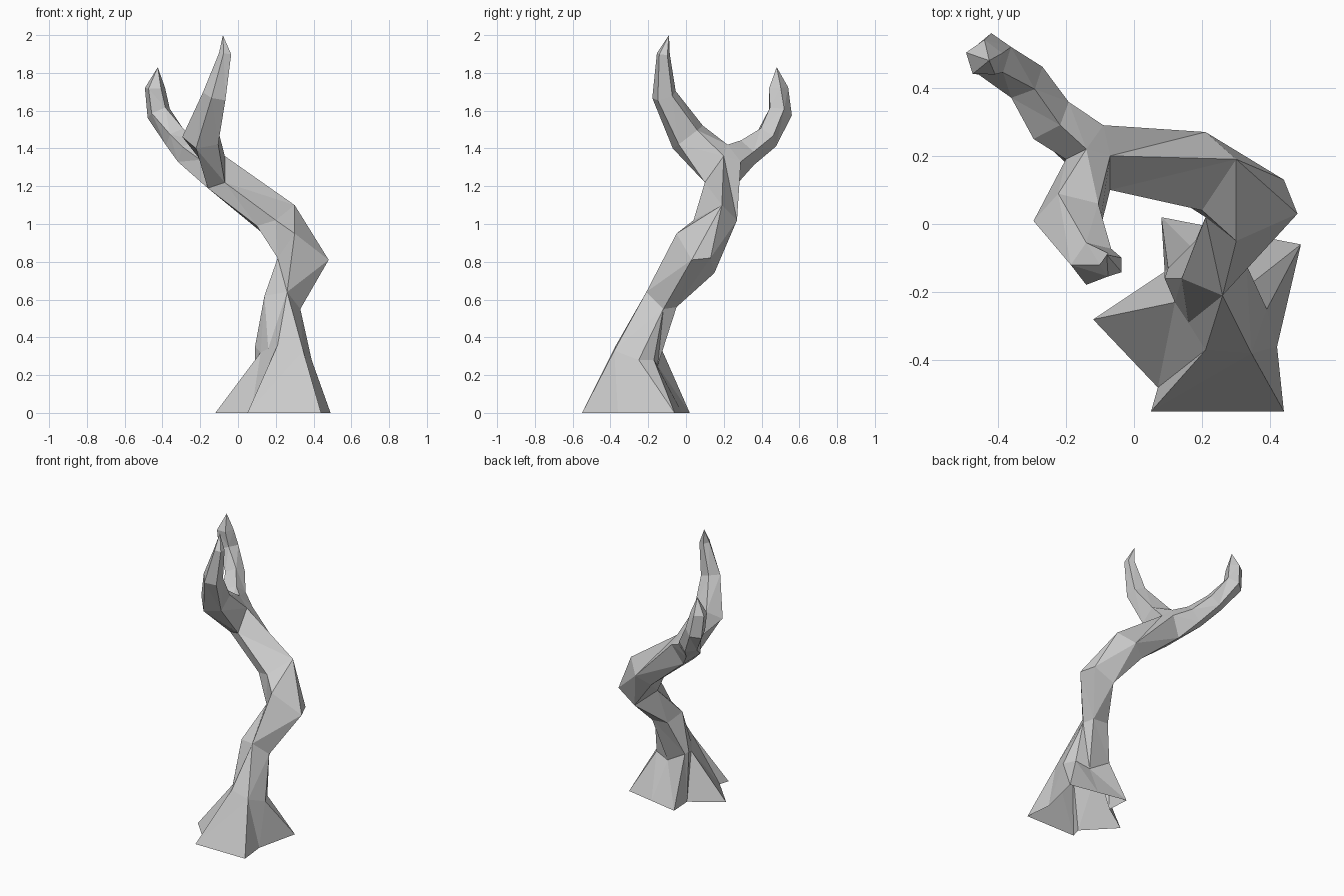
import bpy, bmesh, math
from mathutils import Vector

if "Cube" in bpy.data.objects:
    bpy.data.objects.remove(bpy.data.objects["Cube"])


def loft(name, rings, tip=None):
    """Skin between rings of equal point count, optionally closing to a tip."""
    bm = bmesh.new()
    vs = [[bm.verts.new(p) for p in r] for r in rings]
    n = len(vs[0])
    for a, b in zip(vs, vs[1:]):
        for i in range(n):
            j = (i + 1) % n
            bm.faces.new((a[i], a[j], b[j], b[i]))
    if tip:
        t = bm.verts.new(tip)
        for i in range(n):
            bm.faces.new((vs[-1][i], vs[-1][(i + 1) % n], t))
    bmesh.ops.remove_doubles(bm, verts=bm.verts, dist=0.001)
    bmesh.ops.triangulate(bm, faces=bm.faces)
    bmesh.ops.recalc_face_normals(bm, faces=bm.faces)
    me = bpy.data.meshes.new(name)
    bm.to_mesh(me)
    bm.free()
    ob = bpy.data.objects.new(name, me)
    bpy.context.collection.objects.link(ob)
    return ob


def branch(name, base, path, tip, turn=0.0):
    """Tapered tube from a base ring through (x, y, z, radius) stations to a tip."""
    base = [Vector(p) for p in base]
    n = len(base)
    pts = [sum(base, Vector()) / n] + [Vector(p[:3]) for p in path] + [Vector(tip)]
    rings = []
    for k, p in enumerate(path, 1):
        d = (pts[k + 1] - pts[k - 1]).normalized()
        u = (Vector((1, 0, 0)) - d * d.x).normalized()
        v = d.cross(u)
        ang = [turn + 2 * math.pi * i / n for i in range(n)]
        rings.append([pts[k] + p[3] * (u * math.cos(a) + v * math.sin(a)) for a in ang])
    # line the base ring up with the first station
    rolls = [b[i:] + b[:i] for b in (base, base[::-1]) for i in range(n)]
    best = min(rolls, key=lambda r: sum((p - q).length_squared for p, q in zip(r, rings[0])))
    return loft(name, [best] + rings, tip)


# Flared roots: ground outline and the narrower ring above it
ground = [(.05, -.55), (.44, -.55), (.42, -.36), (.49, -.06), (.285, -.02),
          (.08, .02), (.09, -.14), (-.12, -.28), (.07, -.48)]
ankle = [(.21, -.37, .36), (.345, -.38, .33), (.39, -.25, .28), (.35, -.17, .28),
         (.25, -.15, .25), (.10, -.13, .34), (.09, -.16, .35), (.12, -.23, .32),
         (.16, -.29, .34)]

# Trunk sections, each ordered front, right, back, back-left, left
waist = [(.26, -.21, .64), (.33, -.12, .55), (.30, -.05, .56), (.18, -.05, .57), (.14, -.16, .62)]
elbow = [(.30, -.05, .95), (.48, .03, .81), (.44, .13, .82), (.30, .15, .74), (.21, .02, .82)]
lean = [(.20, .04, 1.02), (.30, .19, 1.10), (.21, .27, 1.02), (.12, .22, .96), (.10, .09, .99)]
fork = [(-.07, .10, 1.22), (-.07, .20, 1.36), (-.09, .29, 1.33), (-.16, .26, 1.20), (-.16, .14, 1.19)]

join = [0, 0, 1, 1, 2, 3, 3, 4, 4]
loft("roots", [[(x, y, 0) for x, y in ground], ankle, [waist[i] for i in join]])
loft("trunk", [waist, elbow, lean, fork])

# Two branches growing from the fork ring, sharing a crotch between them
crotch_top, crotch_side = (-.14, .22, 1.42), (-.20, .19, 1.34)
branch("front_branch", [fork[0], fork[1], crotch_top, crotch_side, fork[4]],
       [(-.19, .01, 1.46, .105), (-.12, -.115, 1.68, .068), (-.065, -.12, 1.90, .036)],
       (-.08, -.09, 2.0), turn=math.pi)
branch("back_branch", [fork[4], crotch_side, crotch_top, fork[2], fork[3]],
       [(-.255, .31, 1.375, .08), (-.325, .425, 1.455, .068),
        (-.42, .495, 1.59, .067), (-.44, .485, 1.72, .056)],
       (-.425, .48, 1.83), turn=0.3)
# sliver of bark between the trunk's top edge and the crotch
loft("fork_top", [[fork[1], fork[2], crotch_top]])
bpy.data.objects["fork_top"].data.from_pydata([fork[1], fork[2], crotch_top], [], [(0, 1, 2)]) \
    if not bpy.data.objects["fork_top"].data.vertices else \
    bpy.data.objects.remove(bpy.data.objects["fork_top"])
bark = bpy.data.meshes.new("fork_bark")
bark.from_pydata([fork[1], fork[2], crotch_top], [], [(0, 1, 2)])
bpy.context.collection.objects.link(bpy.data.objects.new("fork_bark", bark))
